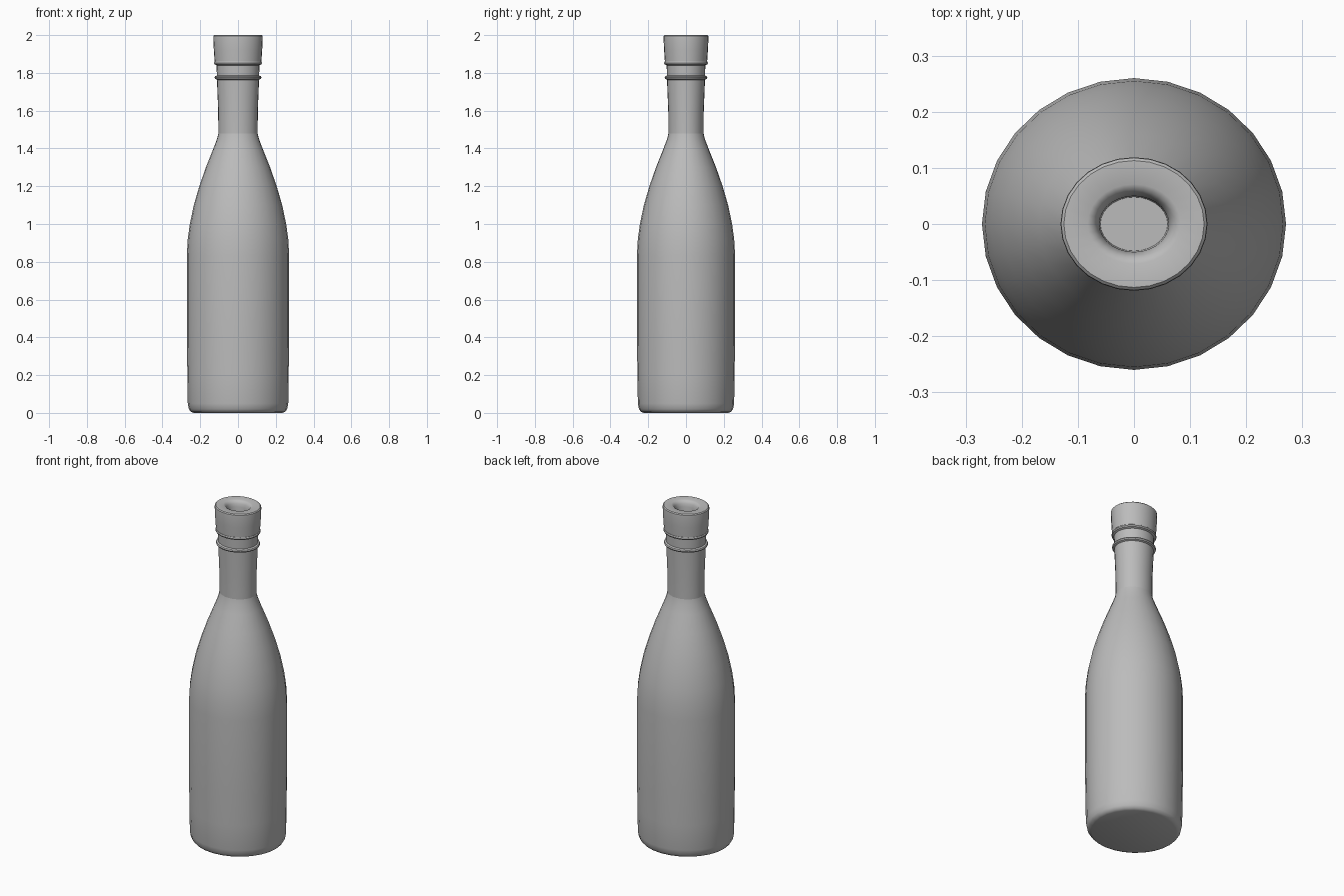
import bpy, bmesh, math

if "Cube" in bpy.data.objects:
    bpy.data.objects.remove(bpy.data.objects["Cube"], do_unlink=True)

SIDES = 28

grey = bpy.data.materials.new("plain grey")
grey.use_nodes = True
COLOUR = (0.5, 0.5, 0.5, 1)
grey.diffuse_color = COLOUR
grey.node_tree.nodes["Principled BSDF"].inputs["Base Color"].default_value = COLOUR


def lathe(name, profile, flatten=0.011, cap_start=False, cap_end=False):
    """Turn (radius, z) points into a slightly oval shell."""
    bm = bmesh.new()
    rings = []
    for r, z in profile:
        rings.append([bm.verts.new((r * math.cos(a), (r - flatten) * math.sin(a), z))
                      for a in (math.tau * i / SIDES for i in range(SIDES))])
    for low, high in zip(rings, rings[1:]):
        for i in range(SIDES):
            j = (i + 1) % SIDES
            bm.faces.new((low[i], low[j], high[j], high[i]))
    if cap_start:
        bm.faces.new(rings[0][::-1])
    if cap_end:
        bm.faces.new(rings[-1])
    mesh = bpy.data.meshes.new(name)
    bm.to_mesh(mesh)
    bm.free()
    mesh.materials.append(grey)
    obj = bpy.data.objects.new(name, mesh)
    bpy.context.collection.objects.link(obj)
    bpy.ops.object.select_all(action='DESELECT')
    obj.select_set(True)
    bpy.context.view_layer.objects.active = obj
    bpy.ops.object.shade_smooth_by_angle(angle=math.radians(35))
    return obj


# Body with rounded foot and sloping shoulder
lathe("bottle_body", [
    (0.235, 0), (0.25, 0.006), (0.26, 0.02), (0.266, 0.05), (0.268, 0.2),
    (0.271, 0.4), (0.271, 0.83), (0.266, 0.92), (0.255, 1.0), (0.234, 1.1),
    (0.205, 1.2), (0.17, 1.3), (0.13, 1.4), (0.111, 1.45), (0.104, 1.48)],
    cap_start=True)

# Slightly flaring neck
lathe("neck", [(0.104, 1.48), (0.105, 1.6), (0.111, 1.75), (0.114, 1.86)])

# Thin raised rings around the neck
for name, z, r in (("lower_ring", 1.775, 0.124), ("upper_ring", 1.852, 0.127)):
    lathe(name, [(r - 0.014, z - 0.012), (r - 0.003, z - 0.007), (r, z),
                 (r - 0.003, z + 0.007), (r - 0.014, z + 0.012)])

# Mouth collar with a rounded, shallow bore
lathe("mouth_collar", [
    (0.112, 1.855), (0.124, 1.86), (0.128, 1.92), (0.131, 1.985), (0.13, 1.995),
    (0.125, 2.0), (0.083, 2.0), (0.073, 1.995), (0.066, 1.983), (0.062, 1.965),
    (0.06, 1.92)], flatten=0.012, cap_end=True)
